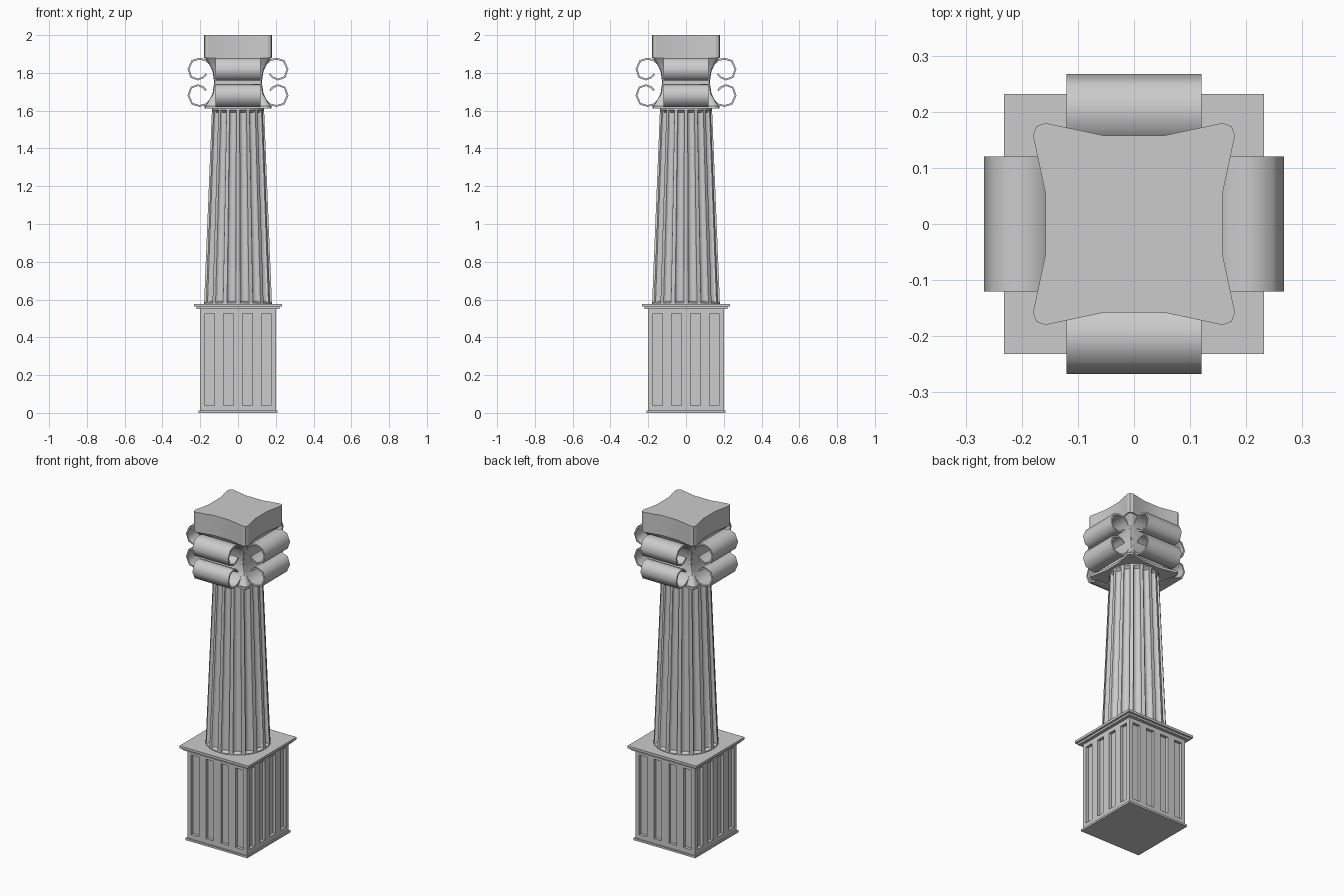
import bpy, bmesh, math
from mathutils import Matrix

if "Cube" in bpy.data.objects:
    bpy.data.objects.remove(bpy.data.objects["Cube"])


def finish(name, bm, smooth=None):
    bmesh.ops.recalc_face_normals(bm, faces=bm.faces[:])
    me = bpy.data.meshes.new(name)
    bm.to_mesh(me)
    bm.free()
    ob = bpy.data.objects.new(name, me)
    bpy.context.collection.objects.link(ob)
    if smooth:
        bpy.ops.object.select_all(action='DESELECT')
        ob.select_set(True)
        bpy.context.view_layer.objects.active = ob
        bpy.ops.object.shade_smooth_by_angle(angle=math.radians(smooth))
    return ob


def add_box(bm, x0, x1, y0, y1, z0, z1, rot=0.0):
    m = (Matrix.Rotation(rot, 4, 'Z')
         @ Matrix.Translation(((x0 + x1) / 2, (y0 + y1) / 2, (z0 + z1) / 2))
         @ Matrix.Diagonal((x1 - x0, y1 - y0, z1 - z0, 1)))
    bmesh.ops.create_cube(bm, size=1, matrix=m)


def slab(name, h, z0, z1):
    bm = bmesh.new()
    add_box(bm, -h, h, -h, h, z0, z1)
    return finish(name, bm)


def loft(name, rings, smooth=None):
    bm = bmesh.new()
    loops = [[bm.verts.new(p) for p in r] for r in rings]
    n = len(loops[0])
    for a, b in zip(loops, loops[1:]):
        for i in range(n):
            j = (i + 1) % n
            bm.faces.new((a[i], a[j], b[j], b[i]))
    bm.faces.new(loops[0][::-1])
    bm.faces.new(loops[-1])
    return finish(name, bm, smooth)


# Pedestal with four recessed panels per side
slab("pedestal_foot", 0.208, 0, 0.012)
pedestal = slab("pedestal", 0.2, 0.012, 0.552)
bm = bmesh.new()
for k in range(4):
    for x in (-0.15, -0.05, 0.05, 0.15):
        add_box(bm, x - 0.026, x + 0.026, -0.25, -0.182, 0.04, 0.525, k * math.pi / 2)
cutter = finish("panel_cutter", bm)
mod = pedestal.modifiers.new("panels", 'BOOLEAN')
mod.operation = 'DIFFERENCE'
mod.solver = 'EXACT'
mod.object = cutter
bpy.context.view_layer.objects.active = pedestal
bpy.ops.object.modifier_apply(modifier=mod.name)
bpy.data.objects.remove(cutter)
slab("pedestal_moulding", 0.22, 0.55, 0.562)
slab("pedestal_cap", 0.232, 0.562, 0.577)

# Tapered shaft with sixteen flutes that stop short of both ends
FLUTES = 16
SECTION = [(-0.16, 0), (0.16, 0), (0.2, 0.55), (0.33, 0.9), (0.5, 1.0), (0.67, 0.9), (0.8, 0.55)]


def shaft_ring(z, depth):
    r = 0.18 + (0.138 - 0.18) * (z - 0.575) / 1.035
    ring = []
    for i in range(FLUTES):
        for f, d in SECTION:
            a = (i + f) * 2 * math.pi / FLUTES - math.pi / 2
            q = r - d * depth * r / 0.18
            ring.append((q * math.cos(a), q * math.sin(a), z))
    return ring


loft("fluted_shaft", [shaft_ring(0.575, 0), shaft_ring(0.582, 0), shaft_ring(0.59, 0.024),
                      shaft_ring(1.59, 0.024), shaft_ring(1.604, 0), shaft_ring(1.615, 0)], 30)

# Concave-sided square outline shared by the capital parts
SIDE = [(-0.055, -0.158), (0.055, -0.158), (0.155, -0.179), (0.17, -0.178),
        (0.178, -0.17), (0.179, -0.155)]
SIDE = SIDE[:2] + [(0.158, -0.18), (0.174, -0.174), (0.18, -0.158)]


def square_ring(z, s):
    ring = []
    for k in range(4):
        c, n = round(math.cos(k * math.pi / 2)), round(math.sin(k * math.pi / 2))
        ring += [((x * c - y * n) * s, (x * n + y * c) * s, z) for x, y in SIDE]
    return ring


loft("capital_plate", [square_ring(1.612, 0.99), square_ring(1.626, 0.99)], 30)
loft("capital_bell", [square_ring(z, s) for z, s in
                      ((1.626, 0.95), (1.65, 0.86), (1.69, 0.75), (1.75, 0.7),
                       (1.81, 0.75), (1.85, 0.86), (1.88, 0.97))], 40)
loft("abacus", [square_ring(1.878, 1), square_ring(2.0, 1)], 30)

# Double scrolls: a thin C-shaped strip curling outward at both ends
HALF = [(0.122, 1.775), (0.131, 1.815), (0.148, 1.848), (0.172, 1.868), (0.205, 1.875),
        (0.243, 1.863), (0.262, 1.82), (0.248, 1.778), (0.212, 1.765), (0.185, 1.776),
        (0.168, 1.794)]
PATH = [(x, 3.5 - z) for x, z in reversed(HALF)] + [(0.12, 1.75)] + HALF
bm = bmesh.new()
for k in range(4):
    rot = Matrix.Rotation(k * math.pi / 2, 3, 'Z')
    inner, outer = [], []
    for i, (x, z) in enumerate(PATH):
        a, b = PATH[max(i - 1, 0)], PATH[min(i + 1, len(PATH) - 1)]
        tx, tz = b[0] - a[0], b[1] - a[1]
        ln = math.hypot(tx, tz)
        ox, oz = tz / ln * 0.005, -tx / ln * 0.005
        inner.append((x + ox, z + oz))
        outer.append((x - ox, z - oz))
    prof = inner + outer[::-1]
    m = len(prof)
    A = [bm.verts.new(rot @ Matrix(((1, 0, 0), (0, 1, 0), (0, 0, 1))) @
                      Matrix.Translation((x, -0.12, z)).translation) for x, z in prof]
    B = [bm.verts.new(rot @ Matrix.Translation((x, 0.12, z)).translation) for x, z in prof]
    for i in range(m):
        j = (i + 1) % m
        bm.faces.new((A[i], A[j], B[j], B[i]))
    for i in range(len(PATH) - 1):
        for L in (A, B):
            bm.faces.new((L[i], L[i + 1], L[m - 2 - i], L[m - 1 - i]))
finish("scrolls", bm, 60)
